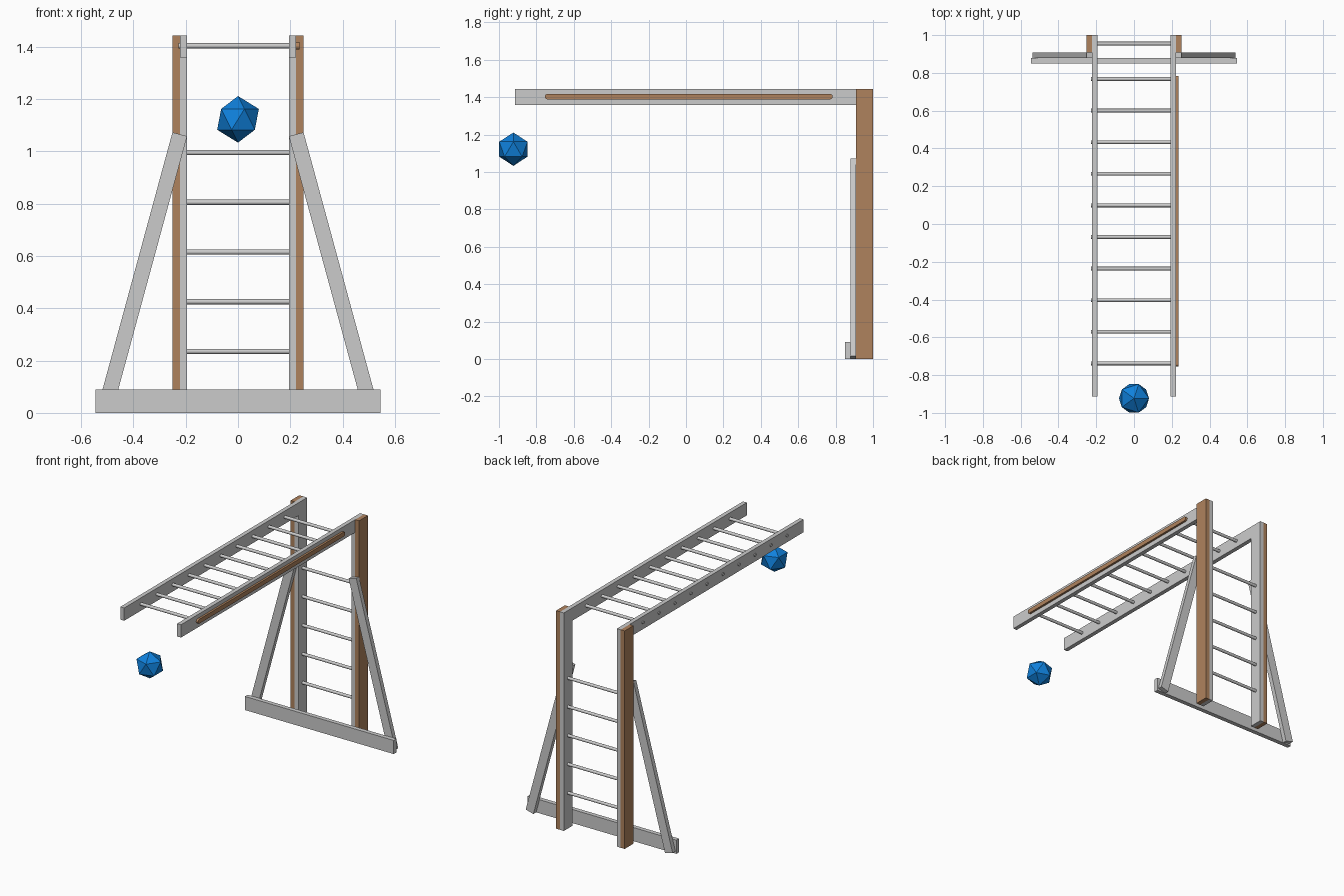
import bpy, bmesh, math
from mathutils import Matrix, Vector

if "Cube" in bpy.data.objects:
    bpy.data.objects.remove(bpy.data.objects["Cube"])


def material(name, rgb):
    m = bpy.data.materials.new(name)
    m.diffuse_color = (*rgb, 1)
    m.use_nodes = True
    m.node_tree.nodes["Principled BSDF"].inputs["Base Color"].default_value = m.diffuse_color
    return m


GREY = material("light grey", (0.60, 0.60, 0.60))
BROWN = material("wood brown", (0.43, 0.225, 0.11))
BLUE = material("ball blue", (0.005, 0.22, 0.72))


def finish(name, bm, mat):
    me = bpy.data.meshes.new(name)
    bmesh.ops.recalc_face_normals(bm, faces=bm.faces)
    bm.to_mesh(me)
    bm.free()
    me.materials.append(mat)
    ob = bpy.data.objects.new(name, me)
    bpy.context.collection.objects.link(ob)
    return ob


def box(name, lo, hi, mat, rot=None):
    lo, hi = Vector(lo), Vector(hi)
    bm = bmesh.new()
    m = Matrix.Translation((lo + hi) / 2) @ (rot or Matrix()) @ Matrix.Diagonal((*(hi - lo), 1))
    bmesh.ops.create_cube(bm, size=1, matrix=m)
    return finish(name, bm, mat)


def rung(name, y, z, half):
    bm = bmesh.new()
    m = Matrix.Translation((0, y, z)) @ Matrix.Rotation(math.pi / 2, 4, 'Y')
    bmesh.ops.create_cone(bm, cap_ends=True, segments=16, radius1=0.01, radius2=0.01,
                          depth=2 * half, matrix=m)
    for f in bm.faces:
        f.smooth = len(f.verts) == 4
    for e in bm.edges:
        e.smooth = all(len(f.verts) == 4 for f in e.link_faces)
    return finish(name, bm, GREY)


TOP, RAIL_Z, POST_Y = 1.443, 1.403, 0.908
BRACE_TOP, BRACE_FOOT = Vector((0.2225, 0, 1.065)), Vector((0.51, 0, 0.0075))

# Posts, overhead rails and slanted braces, mirrored left and right
for s, side in ((-1, "left"), (1, "right")):
    def span(a, b):
        return sorted((s * a, s * b))
    x0, x1 = span(0.194, 0.222)
    box(side + "_inner_post", (x0, POST_Y, 0), (x1, 1, 1.358), GREY)
    box(side + "_overhead_rail", (x0, -0.913, 1.358), (x1, 1, TOP), GREY)
    x0, x1 = span(0.222, 0.251)
    box(side + "_outer_post", (x0, POST_Y, 0), (x1, 1, TOP), BROWN)

    d = BRACE_TOP - BRACE_FOOT
    c = (BRACE_TOP + BRACE_FOOT) / 2
    h = Vector((0.029, 0.0145, d.length / 2))
    c = Vector((s * c.x, 0.8935, c.z))
    box(side + "_brace", c - h, c + h, GREY,
        Matrix.Rotation(s * math.atan2(d.x, d.z), 4, 'Y'))

# Foot bar in front of the braces
box("foot_bar", (-0.545, 0.85, 0), (0.545, 0.879, 0.09), GREY)

# Rungs of the upright ladder and of the overhead ladder
for i in range(5):
    rung(f"ladder_rung_{i + 1}", 0.955, 0.235 + 0.19 * i, 0.222)
for i in range(10):
    rung(f"overhead_rung_{i + 1}", -0.738 + 0.1673 * i, RAIL_Z, 0.227)

# Round-ended wooden strip on the outside of the right rail
bm = bmesh.new()
r, pts = 0.0145, []
for yc, start in ((0.770, -math.pi / 2), (-0.740, math.pi / 2)):
    for i in range(9):
        a = start + math.pi * i / 8
        pts.append(bm.verts.new((0.222, yc + r * math.cos(a), RAIL_Z + r * math.sin(a))))
face = bm.faces.new(pts)
ext = bmesh.ops.extrude_face_region(bm, geom=[face], use_keep_orig=True)
bmesh.ops.translate(bm, vec=(0.014, 0, 0),
                    verts=[v for v in ext["geom"] if isinstance(v, bmesh.types.BMVert)])
finish("side_strip", bm, BROWN)

# Faceted ball below the free end
bm = bmesh.new()
bmesh.ops.create_icosphere(bm, subdivisions=1, radius=0.089,
                           matrix=Matrix.Translation((0, -0.923, 1.122)))
finish("ball", bm, BLUE)
